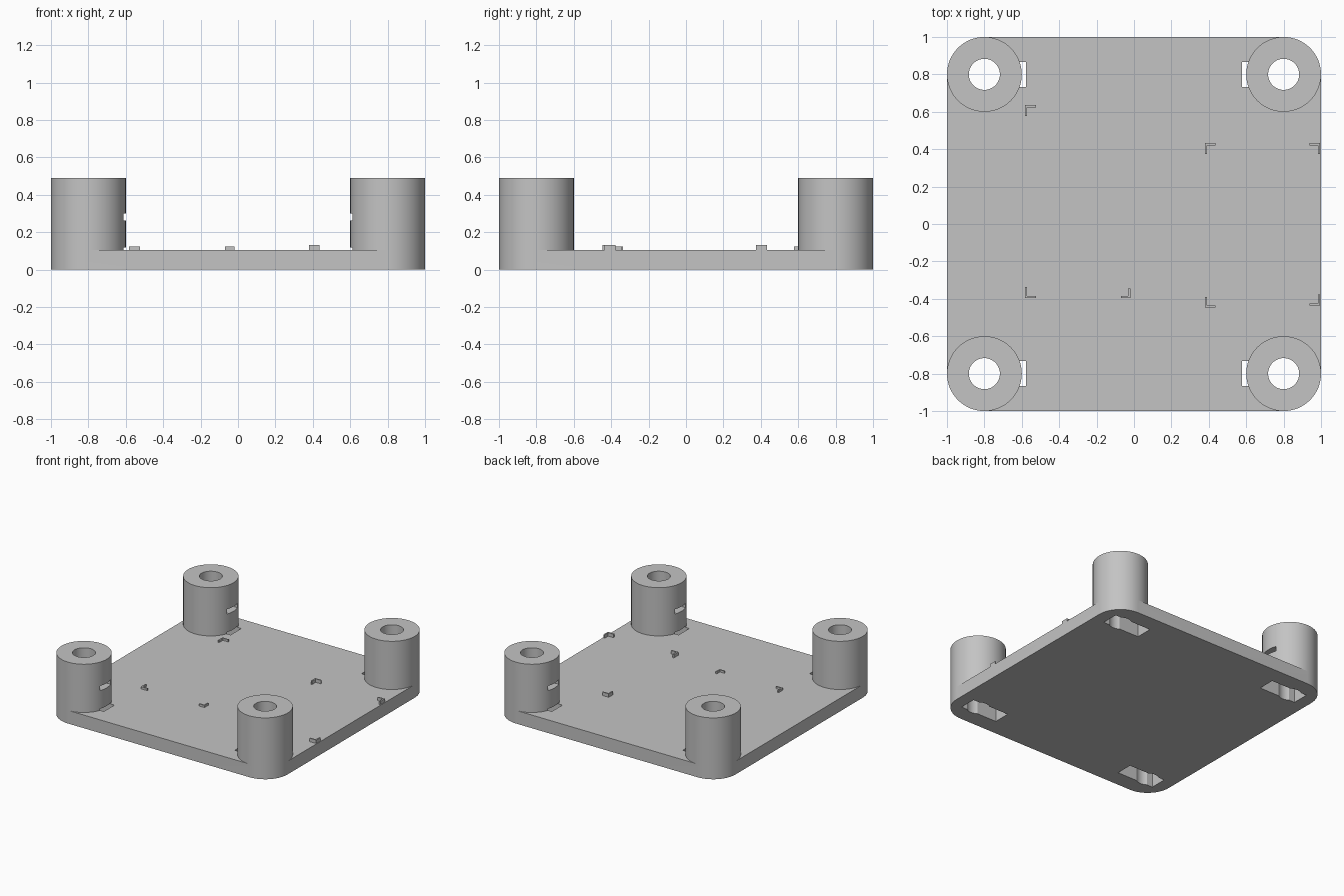
import bpy, bmesh
from math import cos, sin, pi

if "Cube" in bpy.data.objects:
    bpy.data.objects.remove(bpy.data.objects["Cube"])

PLATE_TOP, POST_TOP = 0.105, 0.49
POST_AT, POST_R, HOLE_R = 0.8, 0.2, 0.083
CORNERS = [(1, 1), (-1, 1), (-1, -1), (1, -1)]

grey = bpy.data.materials.new("plain grey")
grey.use_nodes = True
colour = (0.55, 0.55, 0.55, 1)
grey.diffuse_color = colour
grey.node_tree.nodes["Principled BSDF"].inputs["Base Color"].default_value = colour


def arc(cx, cy, r, start, sweep, steps):
    return [(cx + r * cos(start + sweep * i / steps),
             cy + r * sin(start + sweep * i / steps)) for i in range(steps)]


def prism(name, outline, z0, z1):
    """Extrude a flat outline from z0 up to z1."""
    bm = bmesh.new()
    face = bm.faces.new([bm.verts.new((x, y, z0)) for x, y in outline])
    top = bmesh.ops.extrude_face_region(bm, geom=[face])["geom"]
    verts = [v for v in top if isinstance(v, bmesh.types.BMVert)]
    bmesh.ops.translate(bm, verts=verts, vec=(0, 0, z1 - z0))
    bmesh.ops.recalc_face_normals(bm, faces=bm.faces)
    mesh = bpy.data.meshes.new(name)
    bm.to_mesh(mesh)
    bm.free()
    mesh.materials.append(grey)
    ob = bpy.data.objects.new(name, mesh)
    bpy.context.collection.objects.link(ob)
    return ob


def activate(ob):
    bpy.ops.object.select_all(action='DESELECT')
    ob.select_set(True)
    bpy.context.view_layer.objects.active = ob


def combine(target, tool, operation):
    """Apply a boolean and discard the tool."""
    activate(target)
    mod = target.modifiers.new(operation, 'BOOLEAN')
    mod.operation, mod.solver, mod.object = operation, 'EXACT', tool
    bpy.ops.object.modifier_apply(modifier=mod.name)
    bpy.data.objects.remove(tool)


def rectangle(x0, x1, y0, y1):
    return [(x0, y0), (x1, y0), (x1, y1), (x0, y1)]


# Base plate with rounded corners
outline = []
for i, (sx, sy) in enumerate(CORNERS):
    cx, cy, start = sx * POST_AT, sy * POST_AT, i * pi / 2
    outline += arc(cx, cy, POST_R, start, pi / 2, 16)
    outline.append((cx + POST_R * cos(start + pi / 2), cy + POST_R * sin(start + pi / 2)))
base = prism("base_plate_with_posts", outline, 0, PLATE_TOP)

# Corner posts
for sx, sy in CORNERS:
    ring = arc(sx * POST_AT, sy * POST_AT, POST_R, 0, 2 * pi, 64)
    combine(base, prism("post", ring, PLATE_TOP, POST_TOP), 'UNION')

# Screw holes, underside pockets and side slots in the posts
for sx, sy in CORNERS:
    cx, cy = sx * POST_AT, sy * POST_AT
    xs = sorted((sx * 0.578, sx * 0.9))
    slot = rectangle(xs[0], xs[1], cy - 0.067, cy + 0.067)
    hole = arc(cx, cy, HOLE_R, 0, 2 * pi, 48)
    combine(base, prism("hole_cutter", hole, -0.1, 0.6), 'DIFFERENCE')
    combine(base, prism("pocket_cutter", slot, -0.1, 0.118), 'DIFFERENCE')
    combine(base, prism("slot_cutter", slot, 0.262, 0.3), 'DIFFERENCE')

activate(base)
bpy.ops.object.shade_smooth_by_angle(angle=pi / 6)


# L-shaped locating brackets: outer corner, arm directions, top height
def bracket(name, x, y, dx, dy, top, arm=0.057, t=0.011):
    pts = [(0, 0), (arm, 0), (arm, t), (t, t), (t, arm), (0, arm)]
    prism(name, [(x + dx * a, y + dy * b) for a, b in pts], PLATE_TOP, top)


LOW, HIGH = 0.122, 0.132
bracket("right_back_bracket", -0.582, 0.635, 1, -1, LOW)
bracket("right_front_bracket", -0.582, -0.395, 1, 1, LOW)
bracket("middle_front_bracket", -0.02, -0.395, -1, 1, LOW, arm=0.05)
bracket("left_back_inner_bracket", 0.38, 0.432, 1, -1, HIGH)
bracket("left_back_outer_bracket", 0.995, 0.432, -1, -1, HIGH)
bracket("left_front_inner_bracket", 0.38, -0.447, 1, 1, HIGH)
bracket("left_front_outer_bracket", 0.995, -0.435, -1, 1, HIGH)
